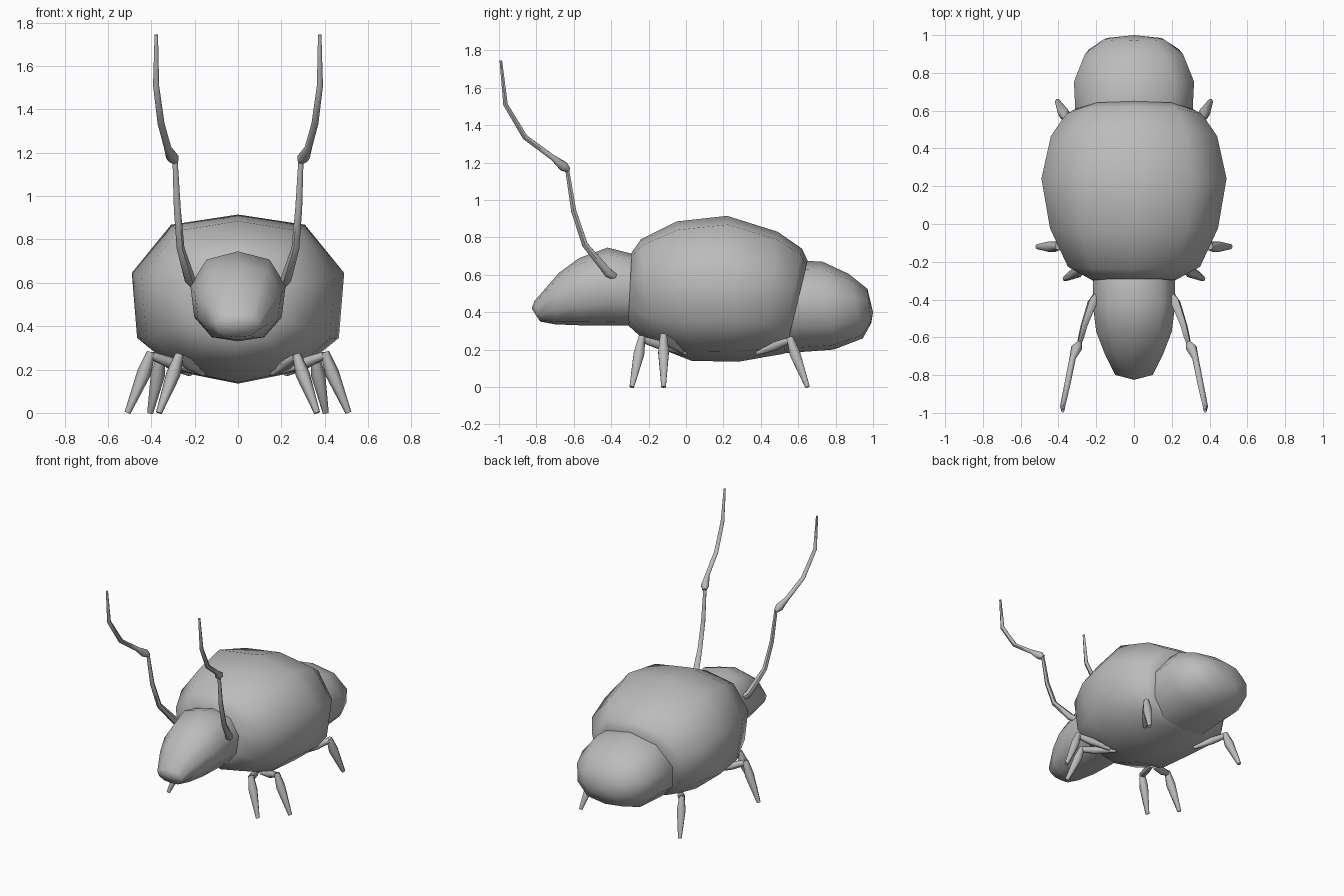
import bpy, bmesh, math
from mathutils import Vector

cube = bpy.data.objects.get("Cube")
if cube:
    bpy.data.objects.remove(cube, do_unlink=True)

grey = bpy.data.materials.new("plain grey")
grey.use_nodes = True
grey.diffuse_color = (0.5, 0.5, 0.5, 1)
grey.node_tree.nodes["Principled BSDF"].inputs["Base Color"].default_value = (0.5, 0.5, 0.5, 1)


def make_object(name, rings, tip=None):
    """Skin a list of equal rings, with flat caps or a point at the last ring."""
    bm = bmesh.new()
    loops = [[bm.verts.new(p) for p in ring] for ring in rings]
    n = len(loops[0])
    for a, b in zip(loops, loops[1:]):
        for i in range(n):
            j = (i + 1) % n
            bm.faces.new((a[i], a[j], b[j], b[i]))
    bm.faces.new(loops[0])
    if tip:
        point = bm.verts.new(tip)
        for i in range(n):
            bm.faces.new((loops[-1][i], loops[-1][(i + 1) % n], point))
    else:
        bm.faces.new(loops[-1])
    bmesh.ops.recalc_face_normals(bm, faces=bm.faces)
    mesh = bpy.data.meshes.new(name)
    bm.to_mesh(mesh)
    bm.free()
    mesh.materials.append(grey)
    obj = bpy.data.objects.new(name, mesh)
    bpy.context.collection.objects.link(obj)
    bpy.ops.object.select_all(action='DESELECT')
    obj.select_set(True)
    bpy.context.view_layer.objects.active = obj
    bpy.ops.object.shade_smooth_by_angle(angle=math.radians(60))
    return obj


def shell(name, stations, half, tip=None):
    """Loft leaning sections: top y, top z, bottom y, bottom z, half width."""
    section = half + [(-x, h) for x, h in half[-2:0:-1]]
    rings = [[(w * x, yb + (yt - yb) * h, zb + (zt - zb) * h) for x, h in section]
             for yt, zt, yb, zb, w in stations]
    return make_object(name, rings, tip)


def limb(name, path, radii, side, sides=6):
    """Tapered tube along a path, mirrored by side."""
    pts = [Vector((x * side, y, z)) for x, y, z in path]
    rings = []
    for i, p in enumerate(pts):
        d = (pts[min(i + 1, len(pts) - 1)] - pts[max(i - 1, 0)]).normalized()
        u = Vector((side, 0, 0))
        if abs(d.x) > 0.6:
            u = Vector((0, 0, 1)).cross(d) * -side
        u = (u - d * u.dot(d)).normalized()
        v = d.cross(u)
        rings.append([p + radii[i] * (u * math.cos(t) + v * math.sin(t))
                      for t in (math.tau * k / sides for k in range(sides))])
    return make_object(name, rings)


# Three shells: middle body, rear abdomen and head
body_half = [(0, 1), (.63, .94), (1, .655), (.95, .27), (.56, .07), (0, 0)]
round_half = [(0, 1), (.66, .91), (1, .62), (.92, .28), (.56, .05), (0, 0)]
shell("body", [(-.29, .72, -.31, .33, .22), (-.24, .79, -.20, .23, .35),
               (-.05, .885, .03, .14, .445), (.22, .915, .28, .135, .49),
               (.49, .83, .42, .16, .44), (.62, .74, .51, .175, .36),
               (.65, .675, .53, .18, .31)], body_half)
shell("abdomen", [(.63, .675, .52, .18, .31), (.73, .67, .79, .20, .318),
                  (.87, .605, .945, .26, .26), (.97, .525, .99, .34, .16)],
      round_half, (0, 1, .4))
shell("head", [(-.28, .71, -.29, .33, .215), (-.42, .745, -.40, .33, .22),
               (-.57, .69, -.57, .33, .20), (-.68, .61, -.70, .335, .155),
               (-.81, .46, -.78, .35, .10)], round_half, (0, -.825, .42))

# Hip, knee and foot of each leg
legs = {"front": [(.16, 0, .18), (.27, -.235, .255), (.365, -.29, 0)],
        "middle": [(.20, -.02, .19), (.40, -.12, .265), (.51, -.12, 0)],
        "rear": [(.22, .38, .18), (.355, .555, .25), (.405, .65, 0)]}

for label, side in (("left", 1), ("right", -1)):
    for place, joints in legs.items():
        hip, knee, foot = (Vector(j) for j in joints)
        limb(f"{place}_{label}_thigh", [hip, hip.lerp(knee, .6), knee],
             [.012, .027, .02], side)
        limb(f"{place}_{label}_shin",
             [knee + Vector((0, 0, .015)), knee.lerp(foot, .3), foot],
             [.02, .033, .014], side)
    # Antenna in two segments with a knuckle between
    limb(f"lower_{label}_antenna",
         [(.20, -.385, .59), (.22, -.415, .61), (.265, -.54, .76), (.28, -.60, .94),
          (.29, -.635, 1.16)], [.022, .026, .018, .016, .012], side)
    limb(f"upper_{label}_antenna",
         [(.29, -.63, 1.16), (.303, -.655, 1.18), (.325, -.71, 1.225), (.355, -.86, 1.335),
          (.378, -.965, 1.51), (.377, -.99, 1.745)],
         [.016, .03, .017, .016, .014, .008], side)
